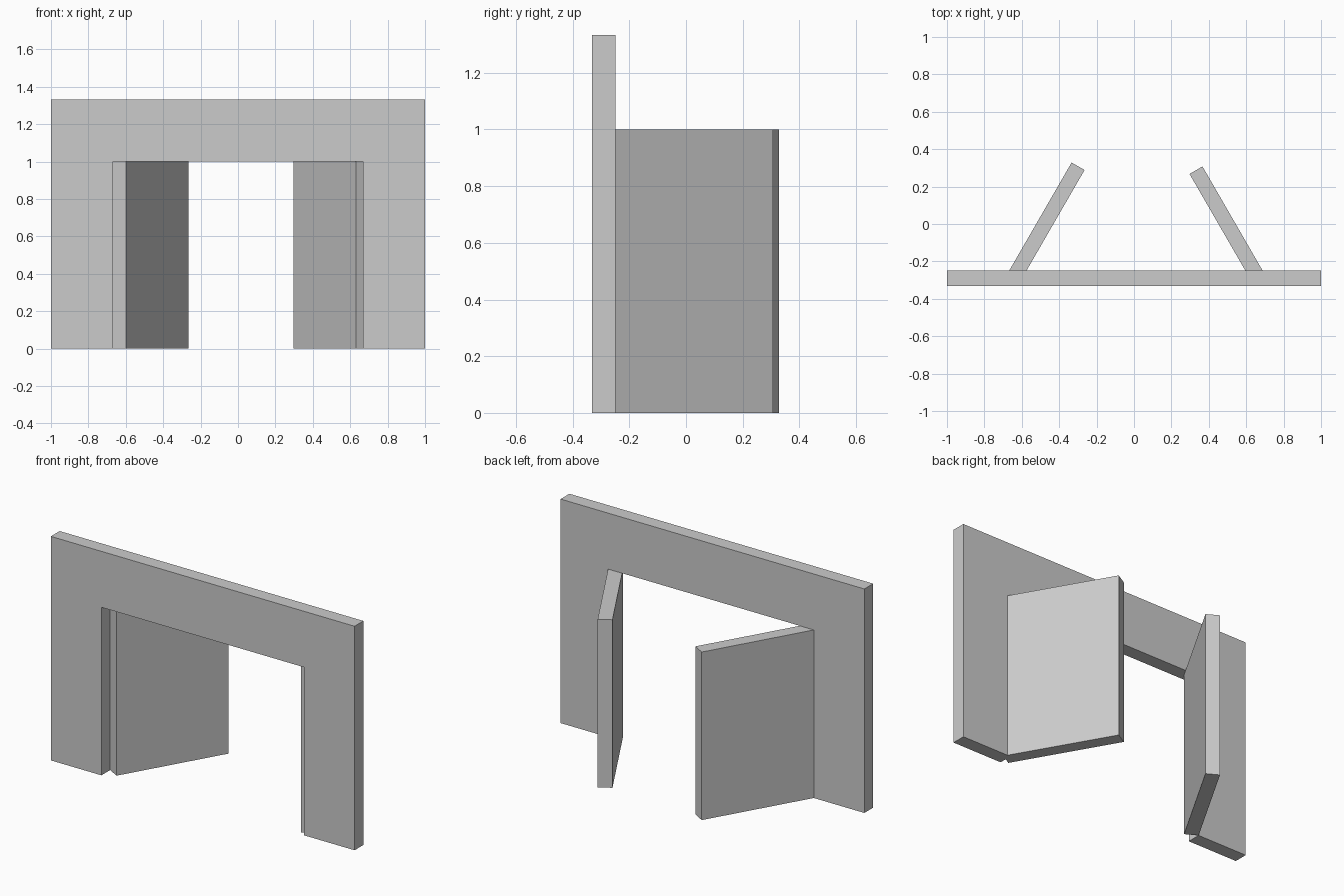
import bpy, bmesh
from math import radians, cos, sin
from mathutils import Vector

if "Cube" in bpy.data.objects:
    bpy.data.objects.remove(bpy.data.objects["Cube"])


def prism(name, outline, direction):
    """Extrude a planar outline along a direction into a solid."""
    bm = bmesh.new()
    face = bm.faces.new([bm.verts.new(p) for p in outline])
    ext = bmesh.ops.extrude_face_region(bm, geom=[face])
    verts = [g for g in ext["geom"] if isinstance(g, bmesh.types.BMVert)]
    bmesh.ops.translate(bm, verts=verts, vec=direction)
    bmesh.ops.recalc_face_normals(bm, faces=bm.faces)
    mesh = bpy.data.meshes.new(name)
    bm.to_mesh(mesh)
    bm.free()
    obj = bpy.data.objects.new(name, mesh)
    bpy.context.collection.objects.link(obj)
    return obj


def door(name, hinge, angle, offset):
    """Door leaf from a hinge point; offset shifts it across its thickness."""
    along = Vector((cos(angle), sin(angle), 0))
    across = Vector((sin(angle), -cos(angle), 0)) * DOOR_T
    a = Vector(hinge) + across * offset
    b = a + along * DOOR_W
    return prism(name, [a, b, b + across, a + across], (0, 0, DOOR_H))


DOOR_W, DOOR_H, DOOR_T = 0.667, 1.0, 0.08
FRONT, BACK = -0.332, -0.249

# Wall with a doorway open at the floor
half = [(0.667, 1.0), (0.667, 0), (1, 0), (1, 1.333)]
outline = half + [(-x, z) for x, z in reversed(half)]
prism("wall", [(x, FRONT, z) for x, z in outline], (0, BACK - FRONT, 0))

# Two leaves swung open towards the back
door("left_door", (-0.667, BACK, 0), radians(60), 0)
door("right_door", (0.665, -0.29, 0), radians(120), -0.5)
